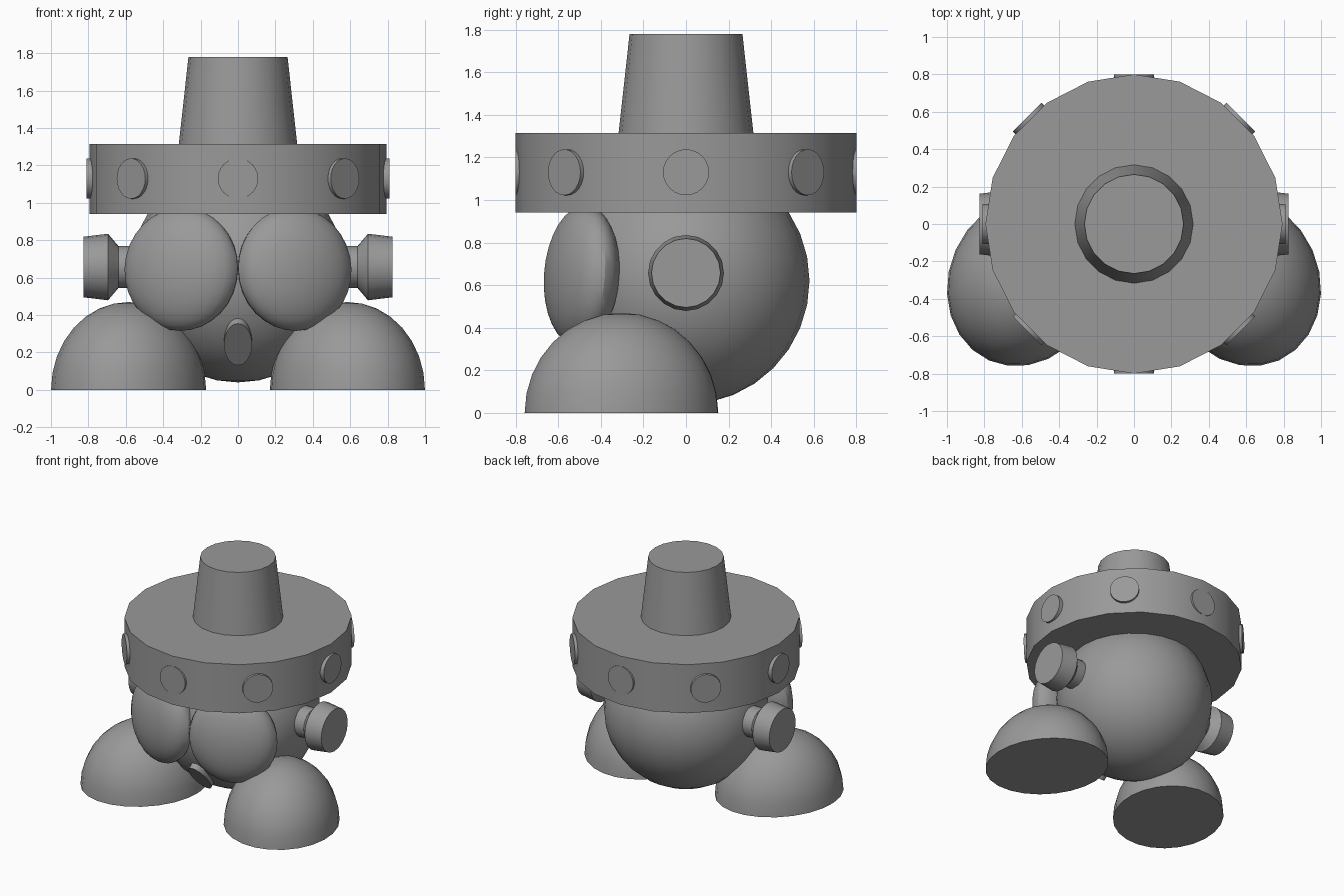
import bpy, bmesh, math
from mathutils import Matrix, Vector

if "Cube" in bpy.data.objects:
    bpy.data.objects.remove(bpy.data.objects["Cube"])

grey = bpy.data.materials.new("grey")
grey.diffuse_color = (0.32, 0.32, 0.32, 1)
grey.use_nodes = True
grey.node_tree.nodes["Principled BSDF"].inputs["Base Color"].default_value = grey.diffuse_color


def finish(bm, name, matrix=None):
    """Turn a bmesh into a smooth-shaded object with sharp edges kept."""
    if matrix is not None:
        bm.transform(matrix)
    bmesh.ops.recalc_face_normals(bm, faces=bm.faces)
    me = bpy.data.meshes.new(name)
    bm.to_mesh(me)
    bm.free()
    me.materials.append(grey)
    ob = bpy.data.objects.new(name, me)
    bpy.context.collection.objects.link(ob)
    bpy.ops.object.select_all(action='DESELECT')
    ob.select_set(True)
    bpy.context.view_layer.objects.active = ob
    bpy.ops.object.shade_smooth_by_angle(angle=math.radians(30))
    return ob


def ellipsoid(name, centre, radii, rot=Matrix(), half=False):
    bm = bmesh.new()
    bmesh.ops.create_uvsphere(bm, u_segments=24, v_segments=16, radius=1)
    if half:  # keep the upper dome and close its flat base
        geom = bm.verts[:] + bm.edges[:] + bm.faces[:]
        cut = bmesh.ops.bisect_plane(bm, geom=geom, plane_co=(0, 0, 0),
                                     plane_no=(0, 0, 1), clear_inner=True)
        edges = [e for e in bm.edges if e.is_boundary]
        bmesh.ops.holes_fill(bm, edges=edges, sides=0)
    return finish(bm, name, Matrix.Translation(centre) @ rot @ Matrix.Diagonal((*radii, 1)))


def lathe(name, profile, sides, matrix=Matrix()):
    """Stack of closed rings from (radius, height) pairs along local z."""
    bm = bmesh.new()
    rings = []
    for r, z in profile:
        rings.append([bm.verts.new((r * math.cos(2 * math.pi * i / sides),
                                    r * math.sin(2 * math.pi * i / sides), z))
                      for i in range(sides)])
    for a, b in zip(rings, rings[1:]):
        for i in range(sides):
            j = (i + 1) % sides
            bm.faces.new((a[i], a[j], b[j], b[i]))
    bm.faces.new(rings[0])
    bm.faces.new(rings[-1])
    return finish(bm, name, matrix)


def aim(centre, direction):
    """Place local z along a direction."""
    return Matrix.Translation(centre) @ Vector(direction).to_track_quat('Z', 'Y').to_matrix().to_4x4()


# body
ellipsoid("body", (0, 0, 0.62), (0.58, 0.58, 0.58))

# paired parts
for side, s in (("right", 1), ("left", -1)):
    ellipsoid("eye_" + side, (s * 0.303, -0.49, 0.645), (0.32, 0.15, 0.33),
              Matrix.Rotation(s * math.radians(20), 4, 'Z') @ Matrix.Rotation(math.radians(-4), 4, 'X'))
    ellipsoid("foot_" + side, (s * 0.585, -0.303, 0), (0.404, 0.467, 0.47),
              Matrix.Rotation(s * math.radians(24), 4, 'Z'), half=True)
    lathe("ear_knob_" + side,
          [(0.113, 0.5), (0.113, 0.64), (0.178, 0.695), (0.162, 0.825)], 20,
          aim((0, 0, 0.657), (s, 0, 0)))

# mouth disc facing forward and down
tilt = math.radians(40)
out = Vector((0, -math.cos(tilt), -math.sin(tilt)))
lathe("mouth", [(1, -0.06), (1, 0)], 24,
      Matrix.Translation((0, -0.465, 0.243)) @ Matrix.Rotation(math.pi / 2 + tilt, 4, 'X')
      @ Matrix.Diagonal((0.075, 0.146, 1, 1)))

# hat
lathe("hat_brim", [(0.8, 0.94), (0.8, 1.315)], 20, Matrix.Diagonal((0.993, 1, 1, 1)))
lathe("hat_crown", [(0.317, 1.31), (0.265, 1.78)], 20)

# studs around the brim
for i in range(8):
    a = i * math.pi / 4
    d = (math.cos(a), math.sin(a), 0)
    reach = 0.8 if i in (2, 6) else 0.809
    lathe("hat_stud_%d" % (i + 1), [(0.108, reach - 0.06), (0.108, reach)], 24,
          aim((0, 0, 1.13), d))
